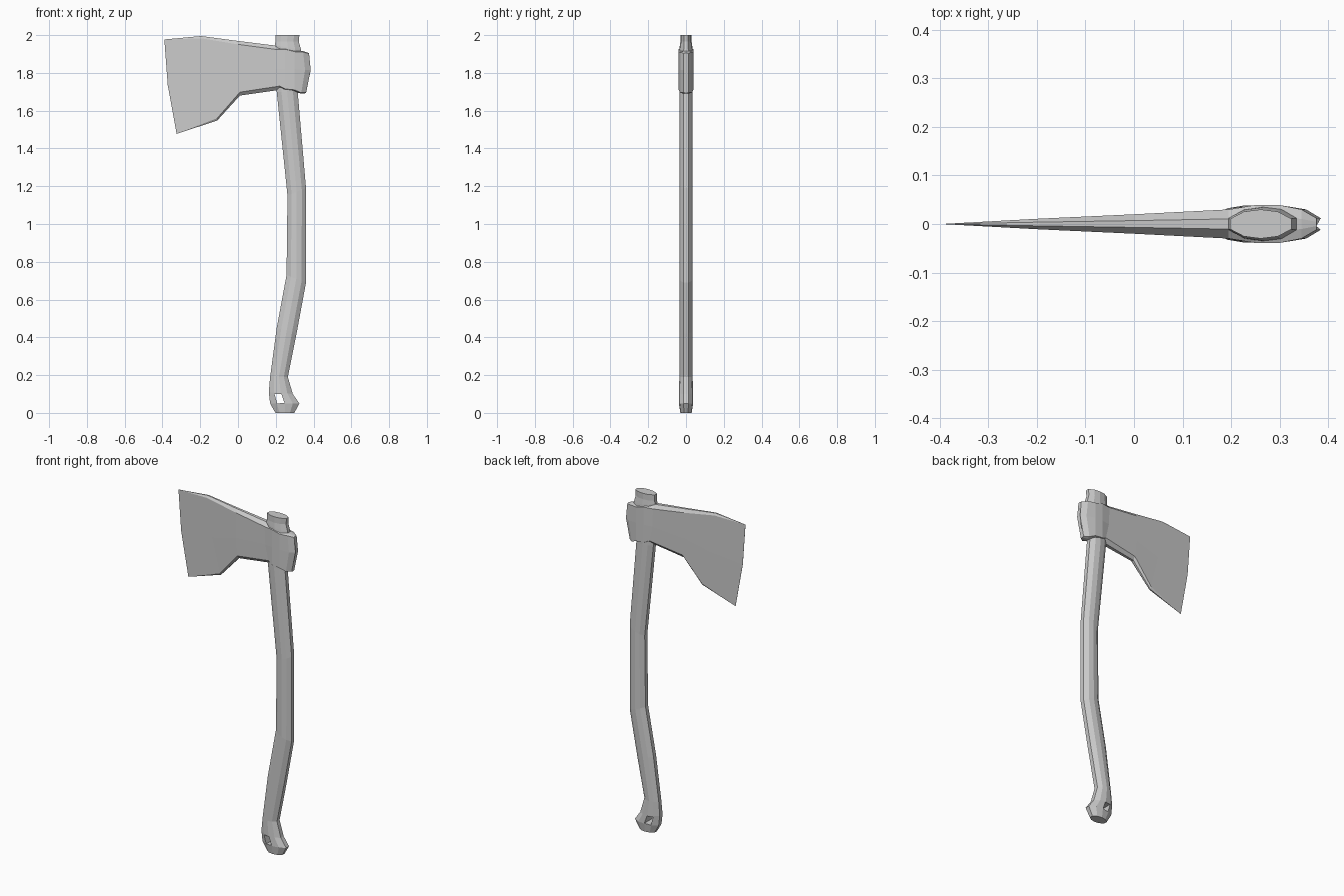
import bpy, bmesh

if "Cube" in bpy.data.objects:
    bpy.data.objects.remove(bpy.data.objects["Cube"])


def loft(name, rings):
    """Skin a list of equal-length closed rings and cap both ends."""
    bm = bmesh.new()
    vr = [[bm.verts.new(p) for p in ring] for ring in rings]
    n = len(vr[0])
    for a, b in zip(vr, vr[1:]):
        for i in range(n):
            j = (i + 1) % n
            bm.faces.new((a[i], a[j], b[j], b[i]))
    bm.faces.new(vr[0])
    bm.faces.new(vr[-1])
    bmesh.ops.remove_doubles(bm, verts=bm.verts, dist=0.0002)
    bmesh.ops.recalc_face_normals(bm, faces=bm.faces)
    me = bpy.data.meshes.new(name)
    bm.to_mesh(me)
    bm.free()
    ob = bpy.data.objects.new(name, me)
    bpy.context.collection.objects.link(ob)
    return ob


# Handle: ten-sided section, each ring may tilt between its left and right ends
HALF = [(-1, .35), (-.55, .85), (0, 1), (.55, .85), (1, .35)]
SECTION = HALF + [(u, -v) for u, v in reversed(HALF)]


def handle_ring(xl, zl, xr, zr, w):
    return [(xl + (xr - xl) * (u + 1) / 2, v * w, zl + (zr - zl) * (u + 1) / 2)
            for u, v in SECTION]


handle = loft("handle", [handle_ring(*s) for s in (
    (.198, 0, .298, 0, .03),
    (.17, .05, .325, .05, .038),
    (.163, .11, .29, .10, .038),
    (.17, .19, .264, .19, .035),
    (.205, .45, .31, .42, .035),
    (.257, .73, .36, .69, .035),
    (.262, 1.15, .36, 1.19, .035),
    (.205, 1.70, .316, 1.70, .035),
    (.198, 1.91, .336, 1.91, .036),
    (.195, 1.945, .333, 1.925, .034),
    (.198, 1.965, .322, 1.965, .03),
    (.198, 2.0, .325, 2.0, .03))])

# Lanyard hole through the knob
diamond = ((.193, .10), (.230, .10), (.246, .053), (.208, .05))
cutter = loft("hole_cutter", [[(x, y, z) for x, z in diamond] for y in (-.1, .1)])
cutter.hide_render = True
mod = handle.modifiers.new("hole", 'BOOLEAN')
mod.operation = 'DIFFERENCE'
mod.solver = 'EXACT'
mod.object = cutter
bpy.context.view_layer.objects.active = handle
bpy.ops.object.modifier_apply(modifier=mod.name)
bpy.data.objects.remove(cutter)


# Head: stations from the cutting edge back to the poll, with chamfered top and bottom
def head_ring(top, mid, bottom, w, chamfer):
    (xt, zt), (xm, zm), (xb, zb) = top, mid, bottom
    side = [(xt, .35 * w, zt), (xt, w, zt - chamfer), (xm, w, zm),
            (xb, w, zb + chamfer), (xb, .35 * w, zb)]
    return side + [(x, -y, z) for x, y, z in reversed(side)]


head = loft("axe_head", [head_ring(*s) for s in (
    ((-.39, 1.977), (-.372, 1.735), (-.325, 1.477), .0004, 0),
    ((-.195, 1.995), (-.16, 1.76), (-.11, 1.548), .011, .012),
    ((.0, 1.969), (.0, 1.80), (.01, 1.68), .02, .018),
    ((.195, 1.945), (.20, 1.82), (.22, 1.71), .03, .02),
    ((.25, 1.935), (.25, 1.82), (.25, 1.705), .039, .01),
    ((.30, 1.922), (.30, 1.82), (.30, 1.70), .039, .01),
    ((.345, 1.915), (.355, 1.815), (.335, 1.69), .03, .005),
    ((.376, 1.905), (.385, 1.815), (.36, 1.693), .012, .003))])
